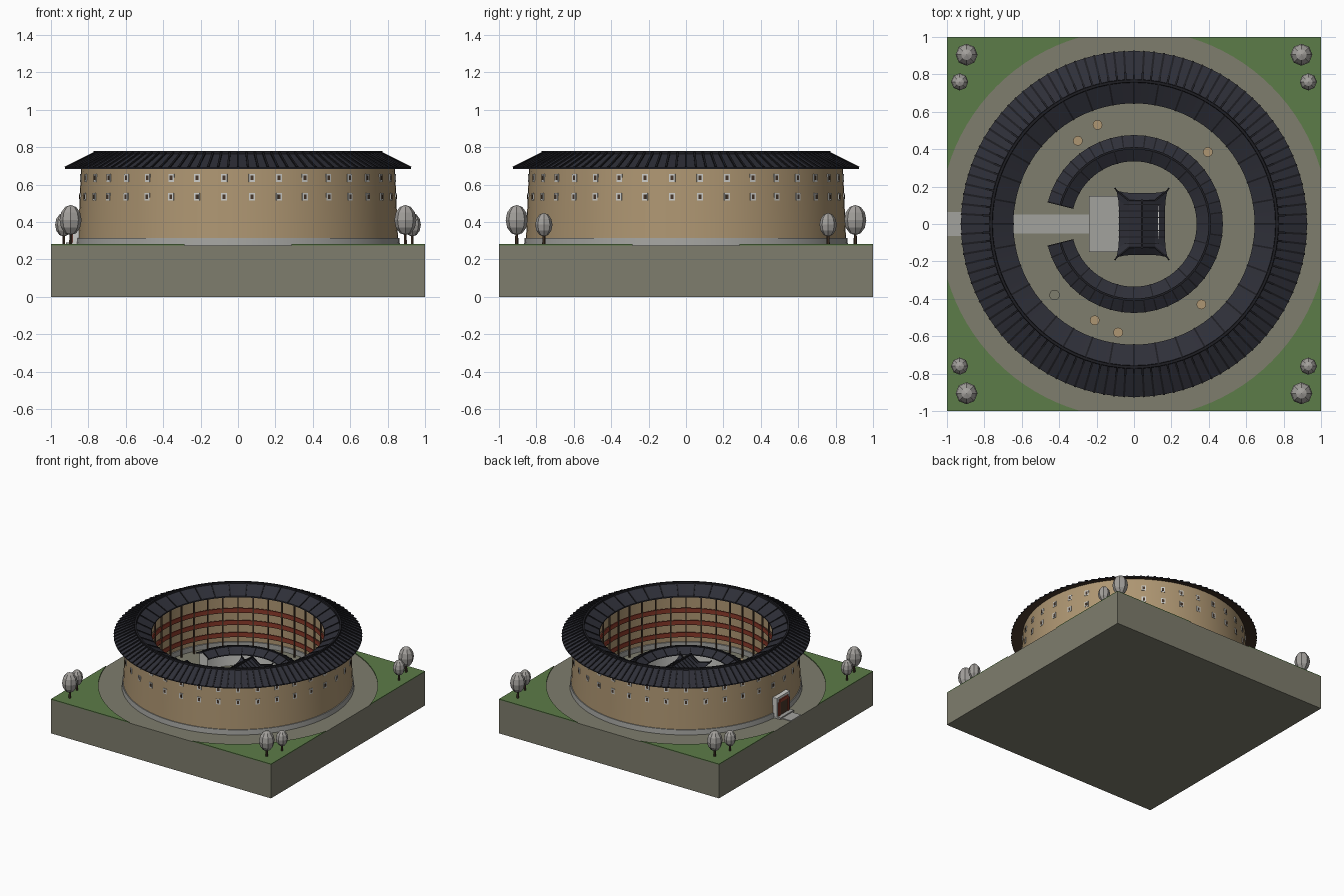
import bpy, bmesh, math
from math import cos, sin, pi, radians
from mathutils import Vector, Matrix

if "Cube" in bpy.data.objects:
    bpy.data.objects.remove(bpy.data.objects["Cube"], do_unlink=True)


def material(name, rgb):
    lin = [((c / 255 + 0.055) / 1.055) ** 2.4 for c in rgb] + [1]
    m = bpy.data.materials.new(name)
    m.use_nodes = True
    m.diffuse_color = lin
    m.node_tree.nodes["Principled BSDF"].inputs["Base Color"].default_value = lin
    return m


GROUND = material("packed ground", (126, 125, 109))
LAWN = material("lawn green", (92, 124, 72))
STONE = material("paving stone", (162, 162, 158))
EARTH = material("earth wall", (174, 150, 114))
TILE = material("roof tile", (46, 47, 56))
RIB = material("dark ridge tile", (29, 29, 34))
WOOD = material("dark timber", (72, 55, 42))
RED = material("painted red", (140, 58, 42))
PLASTER = material("pale plaster", (206, 206, 202))
LEAF = material("grey foliage", (163, 160, 156))
Z0 = 0.275  # ground level


def finish(name, bm, *mats, smooth=False, rule=None):
    bmesh.ops.recalc_face_normals(bm, faces=bm.faces)
    if rule:
        for f in bm.faces:
            f.material_index = rule(f)
    me = bpy.data.meshes.new(name)
    bm.to_mesh(me)
    bm.free()
    for m in mats:
        me.materials.append(m)
    ob = bpy.data.objects.new(name, me)
    bpy.context.collection.objects.link(ob)
    if smooth:
        bpy.ops.object.select_all(action='DESELECT')
        ob.select_set(True)
        bpy.context.view_layer.objects.active = ob
        bpy.ops.object.shade_smooth_by_angle(angle=radians(25))
    return ob


def polar(r, a, z):
    return Vector((r * cos(a), r * sin(a), z))


def box(bm, lo, hi, frame=Matrix()):
    lo, hi = Vector(lo), Vector(hi)
    size = Matrix.Diagonal((*(hi - lo), 1))
    bmesh.ops.create_cube(bm, size=1, matrix=frame @ Matrix.Translation((lo + hi) / 2) @ size)


def beam(bm, p, q, w, h):
    """Square bar from p to q, w wide and h tall."""
    p, q = Vector(p), Vector(q)
    d = (q - p).normalized()
    side = d.cross(Vector((0, 0, 1))).normalized()
    rot = Matrix((d, side, d.cross(side))).transposed().to_4x4()
    box(bm, (0, -w / 2, -h / 2), ((q - p).length, w / 2, h / 2), Matrix.Translation(p) @ rot)


def cyl(bm, x, y, z, r, h, n, r2=None):
    bmesh.ops.create_cone(bm, cap_ends=True, segments=n, radius1=r, radius2=r if r2 is None else r2,
                          depth=h, matrix=Matrix.Translation((x, y, z + h / 2)))


def lathe(bm, profile, seg=72, half=pi):
    """Sweep a closed (radius, z) profile from -half to +half, measured from +x."""
    full = half >= pi
    rows = [[bm.verts.new(polar(r, -half + 2 * half * i / seg, z)) for r, z in profile]
            for i in range(seg if full else seg + 1)]
    n = len(profile)
    for i in range(seg):
        a, b = rows[i], rows[(i + 1) % len(rows)]
        for j in range(n):
            bm.faces.new((a[j], b[j], b[(j + 1) % n], a[(j + 1) % n]))
    if not full:
        bm.faces.new(rows[0])
        bm.faces.new(rows[-1])


def ring(name, profile, *mats, rule=None, half=pi):
    bm = bmesh.new()
    lathe(bm, profile, half=half)
    return finish(name, bm, *mats, smooth=True, rule=rule)


def boxes(name, mat, *pairs):
    bm = bmesh.new()
    for lo, hi in pairs:
        box(bm, lo, hi)
    return finish(name, bm, mat)


def underside(f):
    return int(f.normal.z < -0.3)


# Base block and four lawn corners around the round yard
boxes("base_block", GROUND, ((-1, -1, 0), (1, 1, Z0)))
bm = bmesh.new()
yard, a0 = 1.04, math.acos(1 / 1.04)
for k in range(4):
    arc = [polar(yard, k * pi / 2 + a0 + (pi / 2 - 2 * a0) * i / 16, Z0) for i in range(17)]
    corner = polar(math.sqrt(2), pi / 4 + k * pi / 2, Z0)
    f = bm.faces.new([bm.verts.new(p) for p in arc + [corner]])
    top = bmesh.ops.extrude_face_region(bm, geom=[f])["geom"]
    bmesh.ops.translate(bm, vec=(0, 0, 0.007), verts=[v for v in top if isinstance(v, bmesh.types.BMVert)])
finish("lawn_corners", bm, LAWN)

# Paths and hall terrace
boxes("paths", STONE, ((-1, -0.065, Z0), (-0.85, 0.065, Z0 + 0.006)),
      ((-0.7, -0.05, Z0), (-0.24, 0.05, Z0 + 0.006)))
boxes("hall_terrace", STONE, ((-0.24, -0.15, Z0), (0.15, 0.15, Z0 + 0.018)))

# Outer ring: plinth, battered wall, roof
ring("plinth", [(0.69, Z0), (0.866, Z0), (0.862, 0.315), (0.69, 0.315)], STONE)
ring("outer_wall", [(0.70, 0.3), (0.856, 0.3), (0.838, 0.72), (0.70, 0.72)], EARTH)
ring("outer_roof", [(0.925, 0.683), (0.925, 0.69), (0.765, 0.768), (0.645, 0.712), (0.645, 0.702),
                    (0.765, 0.74)], TILE, WOOD, rule=underside)
ring("outer_roof_ridge", [(0.755, 0.755), (0.775, 0.755), (0.772, 0.778), (0.758, 0.778)], RIB)
bm = bmesh.new()
for i in range(108):
    a = 2 * pi * i / 108
    beam(bm, polar(0.925, a, 0.69), polar(0.768, a, 0.768), 0.011, 0.012)
for i in range(36):
    a = 2 * pi * i / 36
    beam(bm, polar(0.645, a, 0.711), polar(0.762, a, 0.767), 0.009, 0.012)
finish("outer_roof_ribs", bm, RIB)

# Two rows of windows: pale frames with dark panes
frames, panes = bmesh.new(), bmesh.new()
for i in range(36):
    turn = Matrix.Rotation(2 * pi * (i + 0.5) / 36, 4, 'Z')
    for z in (0.535, 0.635):
        r = 0.856 - 0.043 * (z - 0.3)
        box(frames, (r - 0.02, -0.016, z - 0.021), (r + 0.004, 0.016, z + 0.021), turn)
        box(panes, (r - 0.01, -0.008, z - 0.012), (r + 0.006, 0.008, z + 0.012), turn)
finish("window_frames", frames, PLASTER)
finish("window_panes", panes, WOOD)

# Courtyard galleries: floors, red rails and posts
for level, z in enumerate((0.38, 0.48, 0.58)):
    ring(f"gallery_floor_{level + 1}", [(0.66, z - 0.012), (0.71, z - 0.012), (0.71, z), (0.66, z)], WOOD)
    ring(f"gallery_rail_{level + 1}", [(0.655, z - 0.006), (0.664, z - 0.006), (0.664, z + 0.028),
                                       (0.655, z + 0.028)], RED)
bm = bmesh.new()
for i in range(36):
    turn = Matrix.Rotation(2 * pi * (i + 0.5) / 36, 4, 'Z')
    box(bm, (0.651, -0.005, Z0), (0.662, 0.005, 0.71), turn)
finish("gallery_posts", bm, WOOD)

# Gate, outside and courtyard side
boxes("gate_surround", PLASTER, ((-0.885, -0.085, Z0), (-0.83, 0.085, 0.44)))
boxes("gate_doors", WOOD, ((-0.889, -0.045, Z0), (-0.88, 0.045, 0.395)),
      ((-0.705, -0.05, Z0), (-0.69, 0.05, 0.36)))
boxes("gate_red_trim", RED, ((-0.893, -0.055, 0.395), (-0.88, 0.055, 0.42)),
      *[((-0.893, y - 0.009, Z0), (-0.88, y + 0.009, 0.4)) for y in (-0.06, 0.06)])
boxes("gate_step", STONE, ((-0.92, -0.085, Z0), (-0.86, 0.085, Z0 + 0.015)))

# Inner ring building, open toward the gate
GAP = radians(165.5)
ring("inner_ring_walls", [(0.36, Z0), (0.45, Z0), (0.45, 0.385), (0.405, 0.405), (0.36, 0.385)],
     PLASTER, half=GAP - 0.02)
ring("inner_ring_roof", [(0.475, 0.37), (0.475, 0.378), (0.405, 0.415), (0.335, 0.378), (0.335, 0.37),
                         (0.405, 0.4)], TILE, WOOD, rule=underside, half=GAP)
ring("inner_ring_ridge", [(0.399, 0.405), (0.411, 0.405), (0.411, 0.421), (0.399, 0.421)], RIB, half=GAP)
bm = bmesh.new()
for i in range(45):
    a = -GAP + 2 * GAP * i / 44
    beam(bm, polar(0.475, a, 0.378), polar(0.405, a, 0.415), 0.007, 0.008)
    if i % 2 == 0:
        beam(bm, polar(0.335, a, 0.378), polar(0.405, a, 0.415), 0.006, 0.008)
finish("inner_ring_ribs", bm, RIB)

# Central hall: body, columns, hip-and-gable roof with upturned corners
CX = 0.0425
boxes("hall_body", PLASTER, ((CX - 0.07, -0.125, Z0), (CX + 0.09, 0.125, 0.42)))
boxes("hall_door", WOOD, ((CX - 0.075, -0.035, Z0), (CX - 0.07, 0.035, 0.37)))
bm = bmesh.new()
for y in (-0.12, -0.045, 0.045, 0.12):
    cyl(bm, CX - 0.1, y, Z0, 0.007, 0.13, 8)
finish("hall_columns", bm, RED)

HX, HY, MX, MY, EAVE, MID, TOP = 0.1225, 0.165, 0.07, 0.125, 0.398, 0.43, 0.477
bm = bmesh.new()
for sx, sy in ((1, 0), (-1, 0), (0, 1), (0, -1)):
    rows = []
    for i in range(9):
        u = -1 + i / 4
        k = abs(u) ** 4
        ex, ey = (sx, u) if sx else (u, sy)
        rows.append([bm.verts.new((CX + ex * (HX + 0.013 * k), ey * (HY + 0.013 * k), EAVE + 0.025 * k)),
                     bm.verts.new((CX + ex * MX, ey * MY, MID))])
    for a, b in zip(rows, rows[1:]):
        bm.faces.new((a[0], b[0], b[1], a[1]))
bmesh.ops.remove_doubles(bm, verts=bm.verts, dist=1e-4)
mids = [bm.verts.new((CX + x * MX, y * MY, MID)) for x, y in ((-1, -1), (1, -1), (1, 1), (-1, 1))]
r0, r1 = [bm.verts.new((CX, y * MY, TOP)) for y in (-1, 1)]
for f in ((mids[0], mids[1], r0), (mids[2], mids[3], r1), (mids[1], mids[2], r1, r0), (mids[3], mids[0], r0, r1)):
    bm.faces.new(f)
bmesh.ops.remove_doubles(bm, verts=bm.verts, dist=1e-4)
roof = finish("hall_roof", bm, TILE)
roof.modifiers.new("thickness", 'SOLIDIFY').thickness = 0.006

bm = bmesh.new()
beam(bm, (CX, -MY - 0.005, TOP), (CX, MY + 0.005, TOP), 0.012, 0.014)
for sx in (-1, 1):
    for i in range(7):
        y = -0.105 + 0.035 * i
        beam(bm, (CX, y, TOP), (CX + sx * MX, y, MID), 0.005, 0.007)
        beam(bm, (CX + sx * MX, y, MID), (CX + sx * HX, y, EAVE), 0.005, 0.007)
    for sy in (-1, 1):
        beam(bm, (CX, sy * MY, TOP), (CX + sx * MX, sy * MY, MID), 0.008, 0.01)
        beam(bm, (CX + sx * MX, sy * MY, MID), (CX + sx * 0.136, sy * 0.179, EAVE + 0.027), 0.009, 0.01)
        beam(bm, (CX + sx * 0.134, sy * 0.177, EAVE + 0.026), (CX + sx * 0.144, sy * 0.191, EAVE + 0.04), 0.007, 0.008)
finish("hall_roof_ridges", bm, RIB)

# Drying trays and the well in the courtyard
bm = bmesh.new()
for x, y in ((-0.3, 0.445), (-0.195, 0.53), (0.395, 0.385), (0.36, -0.43), (-0.21, -0.515), (-0.085, -0.58)):
    cyl(bm, x, y, Z0, 0.026, 0.02, 12)
finish("drying_trays", bm, EARTH)
bm = bmesh.new()
cyl(bm, -0.425, -0.38, Z0, 0.028, 0.02, 12)
finish("well", bm, GROUND)

# Corner trees, a large and a small one in each corner
trunks, crowns = bmesh.new(), bmesh.new()
for sx in (-1, 1):
    for sy in (-1, 1):
        for x, y, z, r, h in ((0.895, 0.905, 0.41, 0.059, 0.081), (0.932, 0.76, 0.385, 0.046, 0.063)):
            cyl(trunks, sx * x, sy * y, Z0, 0.009, z - Z0, 6, 0.006)
            bmesh.ops.create_uvsphere(crowns, u_segments=8, v_segments=6, radius=1, matrix=Matrix.Translation(
                (sx * x, sy * y, z)) @ Matrix.Diagonal((r, r, h, 1)))
finish("tree_trunks", trunks, WOOD)
finish("tree_crowns", crowns, LEAF)
